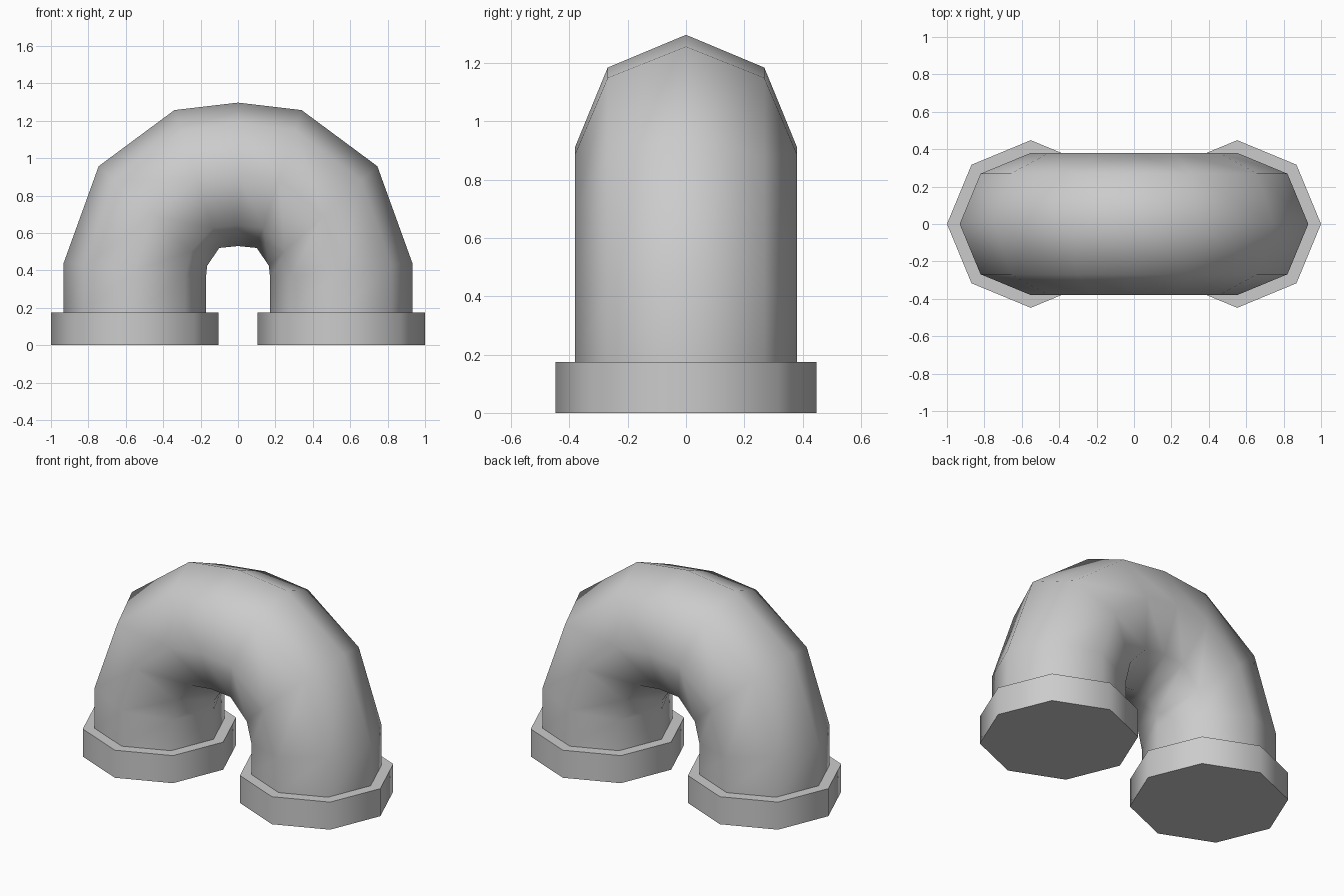
import bpy, bmesh, math

if "Cube" in bpy.data.objects:
    bpy.data.objects.remove(bpy.data.objects["Cube"])

SIDES = 8
CX = 0.552        # leg centre in x
R_PIPE = 0.38
R_COLLAR = 0.448
Z_COLLAR = 0.175


def ring(outer, inner, ry):
    """Octagon spanning outer to inner point (x, z), with half width ry in y."""
    cx, cz = (outer[0] + inner[0]) / 2, (outer[1] + inner[1]) / 2
    hx, hz = (outer[0] - inner[0]) / 2, (outer[1] - inner[1]) / 2
    pts = []
    for i in range(SIDES):
        a = 2 * math.pi * i / SIDES
        c, s = math.cos(a), math.sin(a)
        pts.append((cx + hx * c, ry * s, cz + hz * c))
    return pts


def loft(name, rings, cap_start=False):
    """Skin a row of octagons and shade smooth by angle."""
    bm = bmesh.new()
    loops = [[bm.verts.new(p) for p in r] for r in rings]
    for a, b in zip(loops, loops[1:]):
        for i in range(SIDES):
            j = (i + 1) % SIDES
            bm.faces.new((a[i], a[j], b[j], b[i]))
    if cap_start:
        bm.faces.new(loops[0])
    bmesh.ops.recalc_face_normals(bm, faces=bm.faces)
    mesh = bpy.data.meshes.new(name)
    bm.to_mesh(mesh)
    bm.free()
    ob = bpy.data.objects.new(name, mesh)
    bpy.context.collection.objects.link(ob)
    bpy.ops.object.select_all(action='DESELECT')
    ob.select_set(True)
    bpy.context.view_layer.objects.active = ob
    bpy.ops.object.shade_smooth_by_angle(angle=math.radians(60))
    return ob


# Bent pipe: outer and inner bend points of the right half, mirrored to the left
half = [
    ((0.932, Z_COLLAR), (0.172, Z_COLLAR)),
    ((0.932, 0.44), (0.172, 0.356)),
    ((0.745, 0.957), (0.165, 0.425)),
    ((0.34, 1.257), (0.10, 0.52)),
]
top = [((0, 1.297), (0, 0.53))]
mirrored = [((-o[0], o[1]), (-i[0], i[1])) for o, i in reversed(half)]
loft("bent_pipe", [ring(o, i, R_PIPE) for o, i in half + top + mirrored])


# End collars: closed underneath, with a flat lip up to the pipe
def flat_ring(cx, r, z):
    return ring((cx + r, z), (cx - r, z), r)


for side, sx in (("left", -1), ("right", 1)):
    loft(f"{side}_collar", [
        flat_ring(sx * CX, R_COLLAR, 0),
        flat_ring(sx * CX, R_COLLAR, Z_COLLAR),
        flat_ring(sx * CX, R_PIPE, Z_COLLAR),
    ], cap_start=True)
